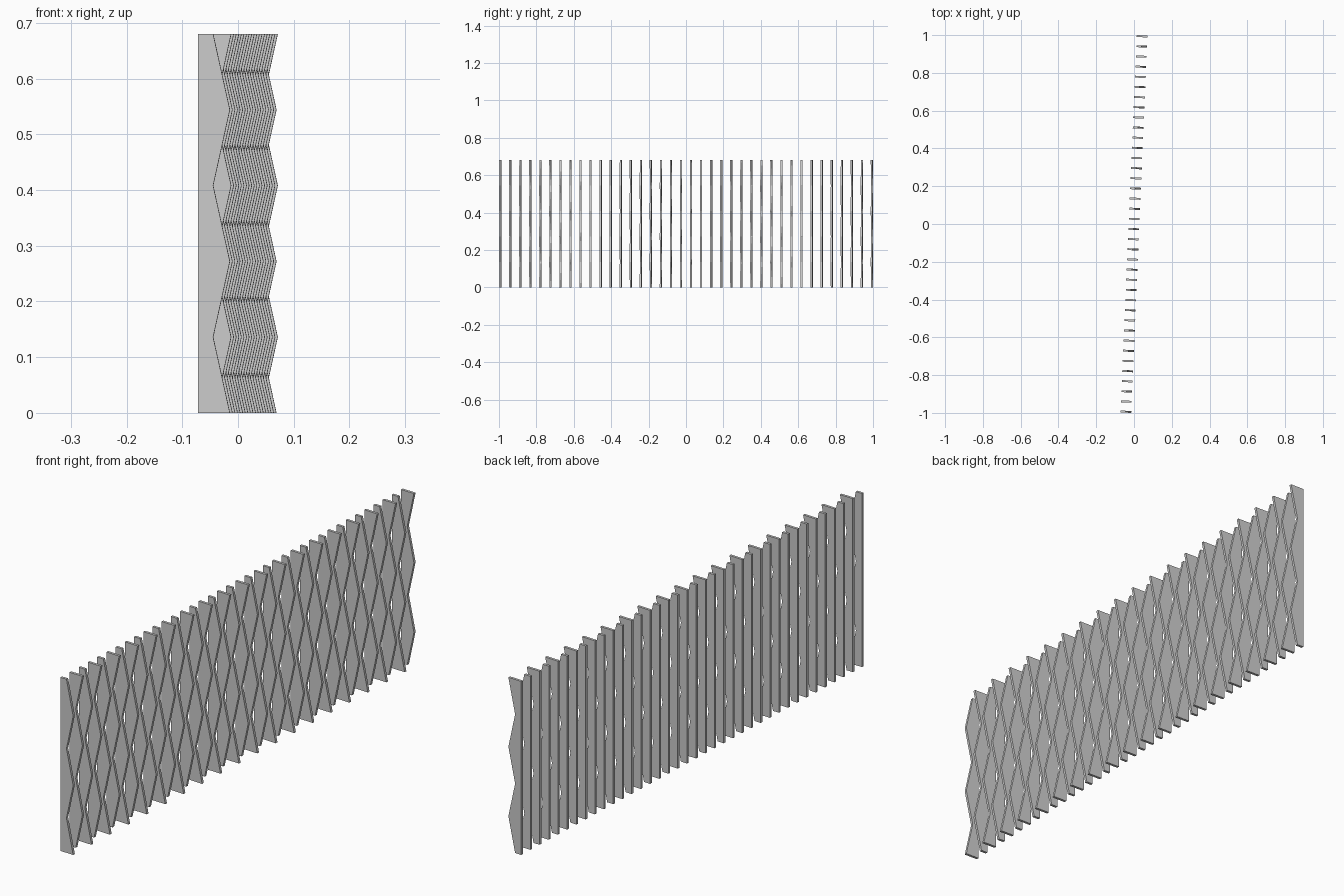
import bpy, bmesh, math
from mathutils import Matrix

if "Cube" in bpy.data.objects:
    bpy.data.objects.remove(bpy.data.objects["Cube"])

COUNT = 38          # slats in the row
HEIGHT = 0.68
STEPS = 5           # zigzag segments per slat
WIDE, NARROW = 0.057, 0.027
THICK = 0.010
YAW = math.radians(-2.47)       # whole row is turned slightly
PITCH = (2 - THICK - WIDE * math.sin(-YAW)) / (COUNT - 1) / math.cos(YAW)


def slat_mesh(name, wide_first):
    """Flat slat: straight back edge, zigzag free edge."""
    bm = bmesh.new()
    pts = [(0, HEIGHT), (0, 0)]
    for k in range(STEPS + 1):
        wide = (k % 2 == 0) == wide_first
        pts.append((WIDE if wide else NARROW, k * HEIGHT / STEPS))
    face = bm.faces.new([bm.verts.new((x - WIDE / 2, -THICK / 2, z)) for x, z in pts])
    ext = bmesh.ops.extrude_face_region(bm, geom=[face])
    moved = [v for v in ext["geom"] if isinstance(v, bmesh.types.BMVert)]
    bmesh.ops.translate(bm, verts=moved, vec=(0, THICK, 0))
    bmesh.ops.recalc_face_normals(bm, faces=bm.faces)
    mesh = bpy.data.meshes.new(name)
    bm.to_mesh(mesh)
    bm.free()
    return mesh


# two alternating slat shapes
meshes = [slat_mesh("slat_wide_foot", True), slat_mesh("slat_narrow_foot", False)]

# row of slats, front to back
turn = Matrix.Rotation(YAW, 4, 'Z')
for i in range(COUNT):
    slat = bpy.data.objects.new(f"slat_{i + 1:02d}", meshes[i % 2])
    bpy.context.collection.objects.link(slat)
    y = (i - (COUNT - 1) / 2) * PITCH
    slat.matrix_world = turn @ Matrix.Translation((0, y, 0))
